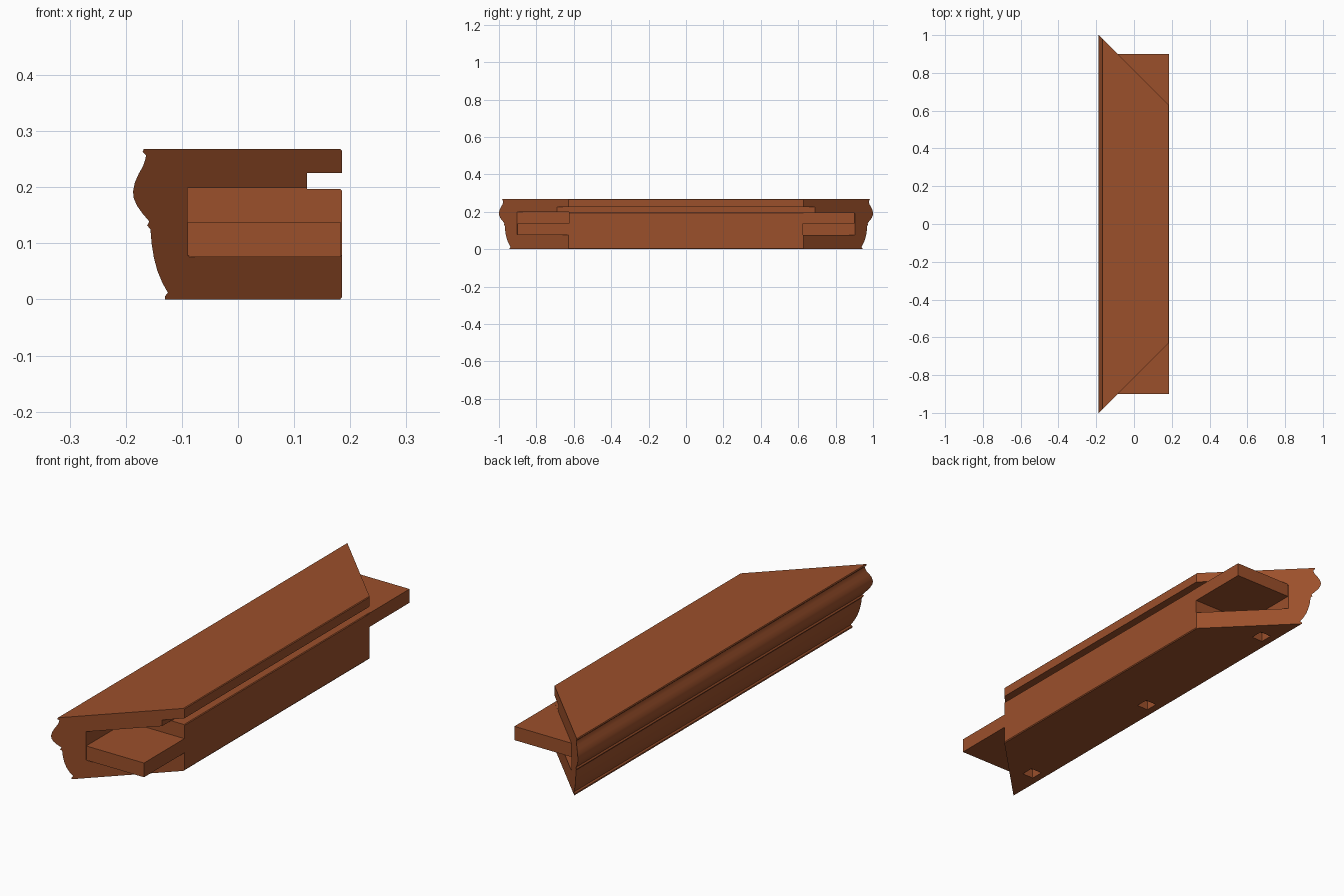
import bpy, bmesh
from mathutils import Vector

cube = bpy.data.objects.get("Cube")
if cube:
    bpy.data.objects.remove(cube)

wood = bpy.data.materials.new("brown_wood")
wood.use_nodes = True
color = (0.33, 0.08, 0.024, 1)
wood.diffuse_color = color
wood.node_tree.nodes["Principled BSDF"].inputs["Base Color"].default_value = color

INNER, MITRE = 0.185, 0.813   # inner face x; mitre plane is |y| = MITRE - x


def new_object(name, bm):
    bmesh.ops.recalc_face_normals(bm, faces=bm.faces)
    mesh = bpy.data.meshes.new(name)
    bm.to_mesh(mesh)
    bm.free()
    mesh.materials.append(wood)
    obj = bpy.data.objects.new(name, mesh)
    bpy.context.collection.objects.link(obj)
    return obj


def box(name, low, high):
    bm = bmesh.new()
    low, high = Vector(low), Vector(high)
    bmesh.ops.create_cube(bm, size=1)
    for v in bm.verts:
        v.co = (low + high) / 2 + v.co * (high - low)
    return new_object(name, bm)


def combine(obj, tool, operation):
    mod = obj.modifiers.new(operation, "BOOLEAN")
    mod.operation, mod.solver, mod.object = operation, "EXACT", tool
    bpy.context.view_layer.objects.active = obj
    bpy.ops.object.modifier_apply(modifier=mod.name)
    bpy.data.objects.remove(tool)


# moulded outer edge, from the bottom up
moulding = [(-0.13, 0), (-0.13, 0.006), (-0.125, 0.012), (-0.135, 0.03),
            (-0.144, 0.052), (-0.15, 0.075), (-0.154, 0.1), (-0.156, 0.125),
            (-0.162, 0.132), (-0.158, 0.139), (-0.17, 0.153), (-0.18, 0.167),
            (-0.186, 0.181), (-0.187, 0.193), (-0.184, 0.208), (-0.177, 0.224),
            (-0.169, 0.238), (-0.165, 0.25), (-0.164, 0.257), (-0.17, 0.263),
            (-0.168, 0.268)]
# inner edge with the panel groove, from the top down
inner = [(0.182, 0.268), (INNER, 0.265), (INNER, 0.225), (0.123, 0.225),
         (0.123, 0.197), (0.182, 0.197), (INNER, 0.194), (INNER, 0.004),
         (0.182, 0)]

# rail body with mitred ends
bm = bmesh.new()
profile = moulding + inner
ends = [[bm.verts.new((x, side * (MITRE - x), z)) for x, z in profile]
        for side in (-1, 1)]
front, back = ends
bm.faces.new(front)
bm.faces.new(back)
for i in range(len(profile)):
    j = (i + 1) % len(profile)
    bm.faces.new((front[i], front[j], back[j], back[i]))
rail = new_object("mitred_rail", bm)

# corner joints: half pocket and half tongue, swapped between the two ends
joints = [(-1, (0.078, 0.199), (0.076, 0.137)),
          (1, (0.077, 0.19), (0.137, 0.196))]
for side, pocket, tongue in joints:
    def span(a, b):
        return sorted((side * a, side * b))
    y0, y1 = span(0.626, 1.2)
    combine(rail, box("pocket_cutter", (-0.09, y0, pocket[0]),
                      (0.4, y1, pocket[1])), "DIFFERENCE")
    y0, y1 = span(0.6, 0.9)
    combine(rail, box("joint_tongue", (-0.1, y0, tongue[0]),
                      (INNER - 0.001, y1, tongue[1])), "UNION")

# square sockets in the underside
for y in (-0.75, 0, 0.75):
    combine(rail, box("socket_cutter", (-0.097, y - 0.028, -0.1),
                      (-0.043, y + 0.028, 0.04)), "DIFFERENCE")

bpy.ops.object.select_all(action="DESELECT")
rail.select_set(True)
bpy.context.view_layer.objects.active = rail
bpy.ops.object.shade_smooth_by_angle(angle=0.5)
